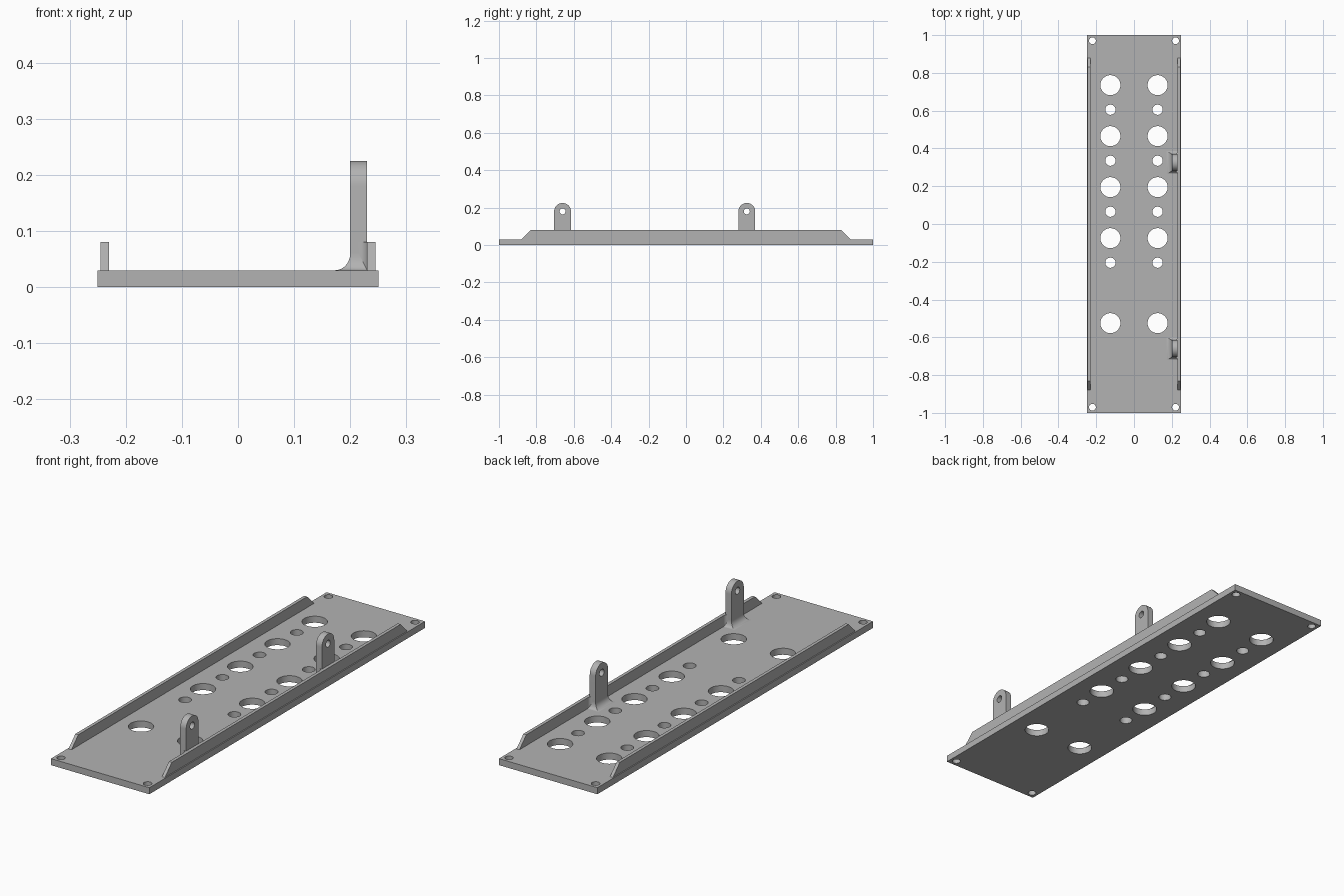
import bpy, bmesh, math
from mathutils import Matrix

if "Cube" in bpy.data.objects:
    bpy.data.objects.remove(bpy.data.objects["Cube"])

grey = bpy.data.materials.new("plain grey")
grey.diffuse_color = (0.45, 0.45, 0.45, 1)
grey.use_nodes = True
grey.node_tree.nodes["Principled BSDF"].inputs["Base Color"].default_value = grey.diffuse_color


def finish(name, bm):
    bmesh.ops.remove_doubles(bm, verts=bm.verts, dist=1e-5)
    bmesh.ops.recalc_face_normals(bm, faces=bm.faces)
    mesh = bpy.data.meshes.new(name)
    bm.to_mesh(mesh)
    bm.free()
    mesh.materials.clear()
    mesh.materials.append(grey)
    for p in mesh.polygons:
        p.use_smooth = True
        p.material_index = 0
    mesh.set_sharp_from_angle(angle=math.radians(30))
    ob = bpy.data.objects.new(name, mesh)
    bpy.context.collection.objects.link(ob)
    return ob


def circle(x, y, r, n=40):
    return [(x + r * math.cos(2 * math.pi * i / n),
             y + r * math.sin(2 * math.pi * i / n)) for i in range(n)]


def extruded(name, loops, w0, w1, along_x=False):
    """Fill an outline (further loops are holes) and extrude from w0 to w1."""
    cu = bpy.data.curves.new(name, 'CURVE')
    cu.dimensions = '2D'
    cu.fill_mode = 'BOTH'
    cu.extrude = (w1 - w0) / 2
    for pts in loops:
        sp = cu.splines.new('POLY')
        sp.points.add(len(pts) - 1)
        for p, (u, v) in zip(sp.points, pts):
            p.co = (u, v, 0, 1)
        sp.use_cyclic_u = True
    tmp = bpy.data.objects.new(name + "_curve", cu)
    bpy.context.collection.objects.link(tmp)
    bpy.context.view_layer.update()
    mesh = bpy.data.meshes.new_from_object(
        tmp.evaluated_get(bpy.context.evaluated_depsgraph_get()))
    bpy.data.objects.remove(tmp)
    bm = bmesh.new()
    bm.from_mesh(mesh)
    bpy.data.meshes.remove(mesh)
    bpy.data.curves.remove(cu)
    m = Matrix.Translation((0, 0, (w0 + w1) / 2))
    if along_x:  # profile (u, v) becomes (y, z), thickness runs along x
        m = Matrix(((0, 0, 1, 0), (1, 0, 0, 0), (0, 1, 0, 0), (0, 0, 0, 1))) @ m
    bmesh.ops.transform(bm, matrix=m, verts=bm.verts)
    return finish(name, bm)


T = 0.03          # plate thickness
RAIL_TOP = 0.08

# Base plate with two rows of holes and four screw holes
loops = [[(-0.25, -1), (0.25, -1), (0.25, 1), (-0.25, 1)]]
for s in (-1, 1):
    loops += [circle(s * 0.125, y, 0.053) for y in (0.735, 0.465, 0.195, -0.075, -0.525)]
    loops += [circle(s * 0.125, y, 0.027) for y in (0.605, 0.335, 0.065, -0.205)]
    loops += [circle(s * 0.22, y, 0.018, 24) for y in (-0.97, 0.97)]
extruded("base_plate", loops, 0, T)

# Side rails with sloping ends
rail = [(-0.88, T), (0.88, T), (0.83, RAIL_TOP), (-0.83, RAIL_TOP)]
extruded("left_rail", [rail], -0.245, -0.23, True)
extruded("right_rail", [rail], 0.23, 0.245, True)

# Upright lugs on the right side
HALF, X0, X1 = 0.045, 0.2, 0.23
for label, yc in (("front", -0.66), ("rear", 0.325)):
    arc = [(yc + HALF * math.cos(math.pi * i / 20),
            0.18 + HALF * math.sin(math.pi * i / 20)) for i in range(21)]
    outline = [(yc - HALF, T), (yc + HALF, T)] + arc
    extruded(label + "_lug", [outline, circle(yc, 0.18, 0.016, 24)], X0, X1, True)

    # Concave flare around the foot of the lug
    bm = bmesh.new()
    rings = []
    for i in range(9):
        a = math.pi / 2 * i / 8
        d, z = 1 - math.sin(a), T + 0.03 * (1 - math.cos(a))
        dx, dy = 0.027 * d, 0.016 * d
        rings.append([bm.verts.new(c) for c in (
            (X1, yc - HALF - dy, z), (X0 - dx, yc - HALF - dy, z),
            (X0 - dx, yc + HALF + dy, z), (X1, yc + HALF + dy, z))])
    for a, b in zip(rings, rings[1:]):
        for k in range(4):
            bm.faces.new((a[k], a[(k + 1) % 4], b[(k + 1) % 4], b[k]))
    bm.faces.new(rings[0])
    bm.faces.new(rings[-1])
    finish(label + "_lug_foot", bm)

    # Upright fillets joining the lug to the rail
    r = 0.015
    for side, s in (("near", -1), ("far", 1)):
        pts = [(X1, yc + s * HALF)]
        for i in range(9):
            a = math.pi / 2 * i / 8
            pts.append((X1 - r + r * math.sin(a), yc + s * (HALF + r - r * math.cos(a))))
        extruded(label + "_" + side + "_fillet", [pts], T, RAIL_TOP)
